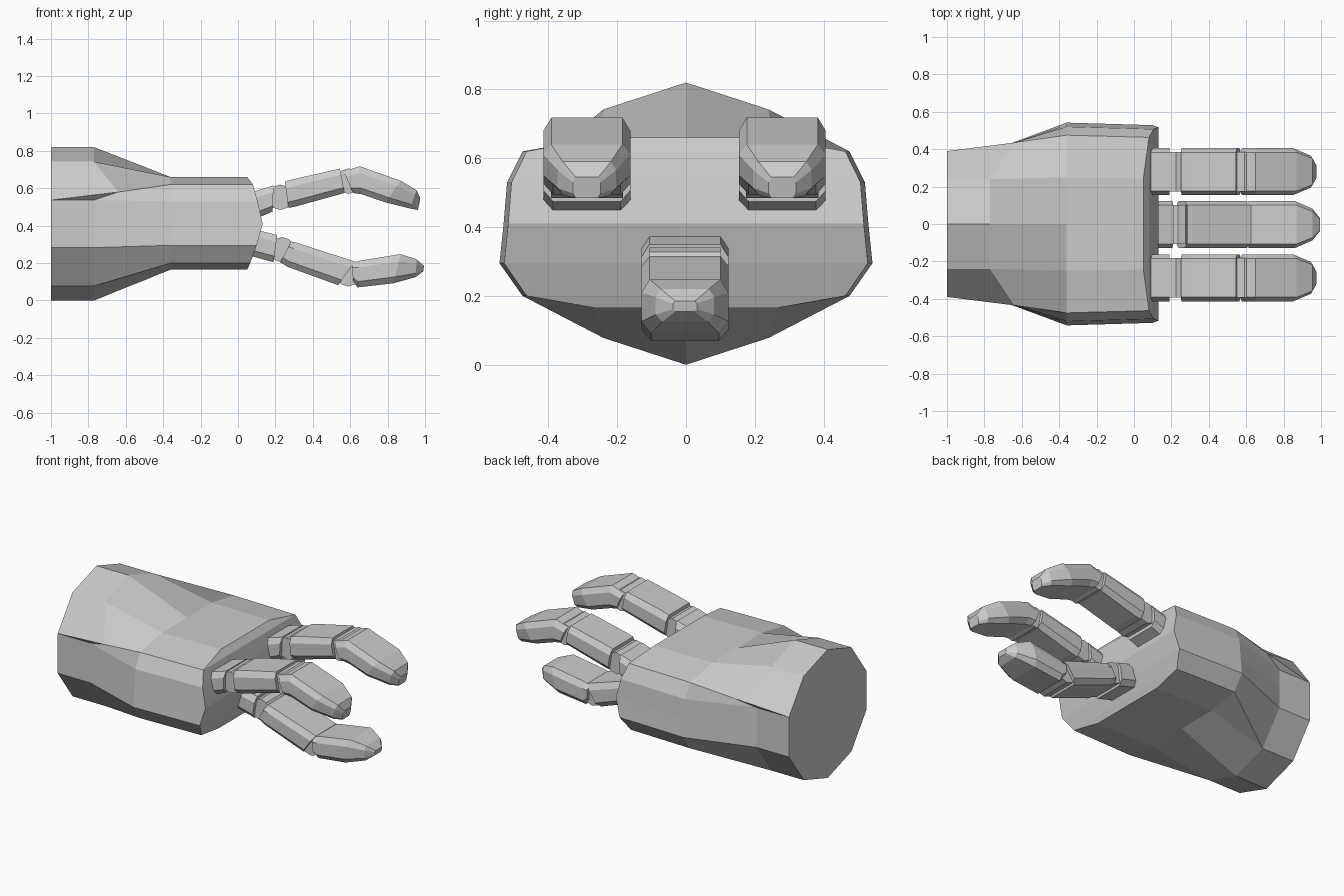
import bpy, bmesh, math
from mathutils import Vector

if "Cube" in bpy.data.objects:
    bpy.data.objects.remove(bpy.data.objects["Cube"])


def finish(name, bm):
    bmesh.ops.remove_doubles(bm, verts=bm.verts, dist=0.0005)
    bmesh.ops.recalc_face_normals(bm, faces=bm.faces)
    mesh = bpy.data.meshes.new(name)
    bm.to_mesh(mesh)
    bm.free()
    ob = bpy.data.objects.new(name, mesh)
    bpy.context.collection.objects.link(ob)
    return ob


def skin(bm, rings):
    for a, b in zip(rings, rings[1:]):
        n = len(a)
        for i in range(n):
            j = (i + 1) % n
            bm.faces.new((a[i], a[j], b[j], b[i]))


# Forearm and palm: half outlines (y, z) from top to bottom, mirrored in y
def full_ring(bm, half, xs):
    pts = [(x, y, z) for x, (y, z) in zip(xs, half)]
    pts += [(x, -y, z) for x, y, z in pts[-2:0:-1]]
    return [bm.verts.new(p) for p in pts]


ARM = [(0, .82), (.24, .742), (.39, .537), (.39, .537), (.39, .41),
       (.39, .283), (.24, .078), (.24, .078), (0, 0)]
PALM = [(0, .66), (.25, .66), (.475, .62), (.52, .53), (.53, .41),
        (.542, .295), (.475, .20), (.27, .165), (0, .165)]
END_X = [.05, .05, .08, .105, .132, .10, .065, .05, .05]

bm = bmesh.new()
rings = [full_ring(bm, ARM, [-1] * 9),
         full_ring(bm, ARM, [-.77] * 9),
         full_ring(bm, PALM, [-.36] * 9),
         full_ring(bm, [(y * .975, z) for y, z in PALM], END_X)]
# bulge on each side where the palm grows out of the forearm
for i, z in ((2, .58), (6, .17)):
    for k in (i, 16 - i):
        v = rings[1][k]
        if i == 2:
            v.co = (-.64, math.copysign(.435, v.co.y), z)
skin(bm, rings)
# folded knuckle face, in strips across the width
e = rings[-1]
for i in range(8):
    quad = [e[i], e[i + 1], e[(15 - i) % 16], e[(16 - i) % 16]]
    bm.faces.new(list(dict.fromkeys(quad)))
bm.faces.new(rings[0])
finish("forearm_and_palm", bm)


# Finger piece: chamfered box lofted through (top x,z / bottom x,z / half width)
def finger_piece(name, yc, stations):
    bm = bmesh.new()
    rings = []
    for tx, tz, bx, bz, w in stations:
        top, bot = Vector((tx, yc, tz)), Vector((bx, yc, bz))
        half = [(.78, 0), (1, .22), (1, .75), (.82, 1)]
        outline = half + [(-y, t) for y, t in reversed(half)]
        rings.append([bm.verts.new(bot.lerp(top, t) + Vector((0, y * w, 0)))
                      for y, t in outline])
    skin(bm, rings)
    bm.faces.new(rings[0])
    bm.faces.new(rings[-1])
    finish(name, bm)


# Hinge: short cylinder lying across the finger
def hinge(name, x, y, z, r, width):
    bpy.ops.mesh.primitive_cylinder_add(vertices=10, radius=r, depth=width,
                                        location=(x, y, z),
                                        rotation=(math.pi / 2, 0, 0))
    bpy.context.object.name = name


W = .126
UPPER = {
    "base": [(.06, .575, .09, .435, W), (.19, .615, .185, .475, W)],
    "middle": [(.25, .635, .27, .495, W), (.28, .645, .31, .503, W),
               (.545, .705, .57, .575, W)],
    "tip": [(.565, .69, .615, .575, W), (.65, .718, .66, .568, W),
            (.87, .64, .79, .524, W), (.955, .59, .92, .492, .085),
            (.975, .545, .962, .484, .04)],
}
LOWER = {
    "base": [(.07, .385, .06, .24, W), (.21, .35, .19, .205, W)],
    "middle": [(.285, .315, .225, .205, W), (.31, .31, .265, .18, W),
               (.625, .208, .535, .082, W)],
    "tip": [(.61, .20, .615, .10, W), (.65, .213, .64, .07, W),
            (.87, .248, .83, .092, W), (.955, .22, .95, .125, .085),
            (.995, .185, .99, .155, .035)],
}
FINGERS = [("left_finger", .28, UPPER, [(.225, .552), (.59, .638)]),
           ("right_finger", -.288, UPPER, [(.225, .552), (.59, .638)]),
           ("thumb", -.003, LOWER, [(.235, .272), (.59, .143)])]

for name, y, pieces, joints in FINGERS:
    for part, stations in pieces.items():
        finger_piece(f"{name}_{part}", y, stations)
    for (jx, jz), joint in zip(joints, ("knuckle", "mid_joint")):
        hinge(f"{name}_{joint}", jx, y, jz, .068, .21)
